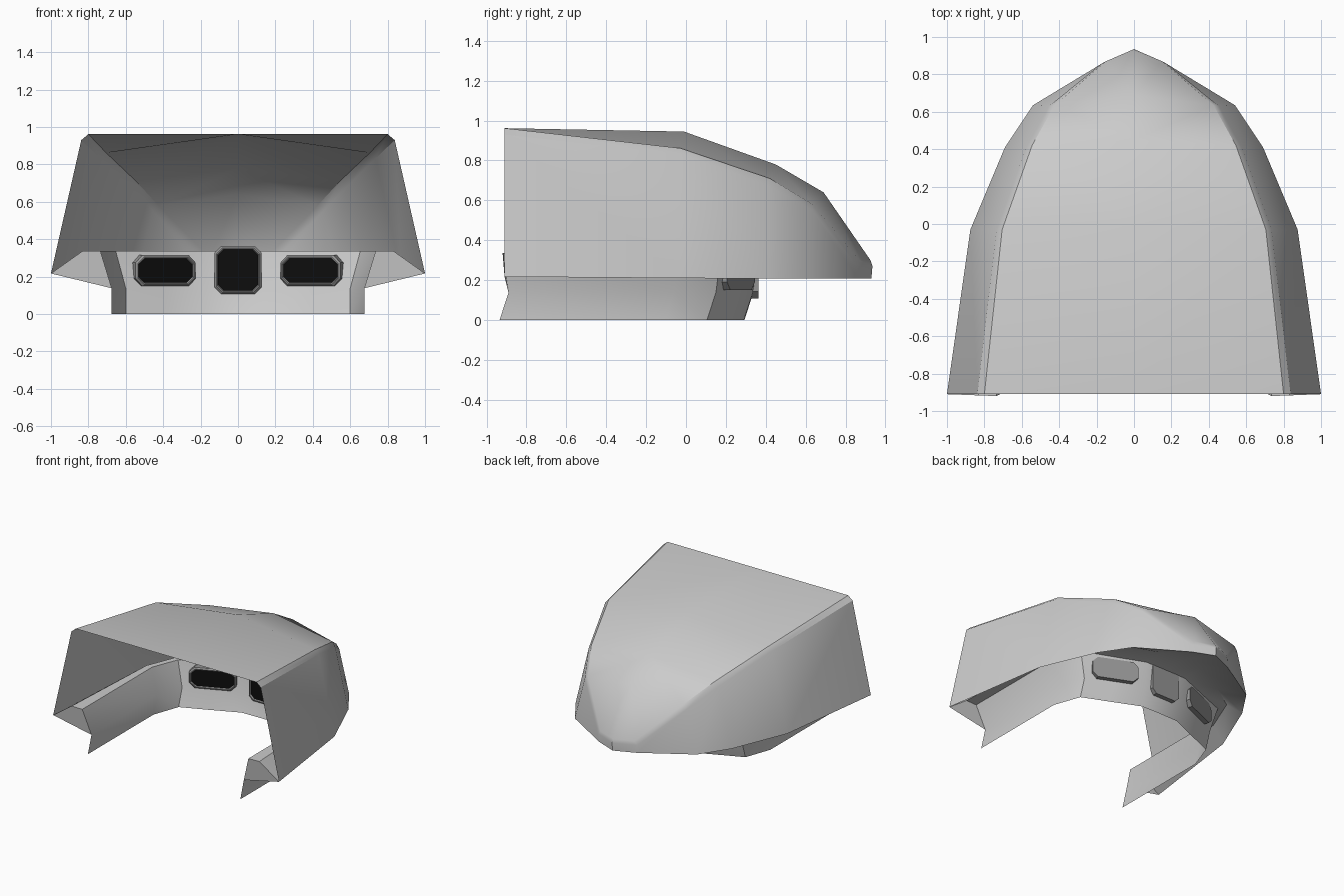
import bpy, bmesh, math
from mathutils import Matrix, Vector

if "Cube" in bpy.data.objects:
    bpy.data.objects.remove(bpy.data.objects["Cube"])


def finish(name, bm, mirror=True, angle=28):
    bmesh.ops.remove_doubles(bm, verts=bm.verts, dist=0.0005)
    bmesh.ops.recalc_face_normals(bm, faces=bm.faces)
    mesh = bpy.data.meshes.new(name)
    bm.to_mesh(mesh)
    bm.free()
    ob = bpy.data.objects.new(name, mesh)
    bpy.context.collection.objects.link(ob)
    bpy.ops.object.select_all(action='DESELECT')
    bpy.context.view_layer.objects.active = ob
    ob.select_set(True)
    if mirror:
        mod = ob.modifiers.new("Mirror", 'MIRROR')
        mod.merge_threshold = 0.001
        bpy.ops.object.modifier_apply(modifier=mod.name)
    bpy.ops.object.shade_smooth_by_angle(angle=math.radians(angle))
    return ob


def loft(bm, rows):
    grid = [[bm.verts.new(p) for p in row] for row in rows]
    for a, b in zip(grid, grid[1:]):
        for i in range(len(a) - 1):
            bm.faces.new((a[i], a[i + 1], b[i + 1], b[i]))
    return grid


# Shell: each station is ridge, roof edge, chamfer edge, hem
stations = [
    ((0, -.91, .962), (.80, -.91, .962), (.838, -.91, .93), (1.0, -.91, .217)),
    ((0, -.01, .945), (.705, -.03, .862), (.735, -.03, .832), (.875, -.03, .21)),
    ((0, .45, .78), (.545, .42, .71), (.575, .41, .675), (.69, .41, .208)),
    ((0, .69, .64), (.425, .635, .58), (.455, .63, .55), (.54, .635, .208)),
    ((0, .925, .30), (.15, .87, .30), (.17, .86, .27), (.165, .862, .208)),
    ((0, .925, .30), (0, .925, .30), (0, .935, .27), (0, .93, .208)),
]
bm = bmesh.new()
loft(bm, stations)
finish("outer_shell", bm)

# Inner console: hem, outer ledge, inner ledge, wall foot, skirt foot
path = [(.675, -.89), (.675, -.06), (.60, .15), (.395, .237), (.17, .335), (0, .338)]
rows = []
for st, (x, y) in zip(stations, path):
    hem = Vector(st[3])
    top = Vector((x * 1.09, y + (.025 if y > -.5 else -.03), .337))
    ledge = top.lerp(Vector((hem.x, hem.y, .337)), .36)
    rows.append((hem, ledge, top, Vector((x, y, .138)), Vector((x, y - .045, 0))))
bm = bmesh.new()
grid = loft(bm, rows)
bm.faces.new(grid[0][:4])  # end cap
finish("console_rim", bm)

# Dark screens in chamfered frames
glass = bpy.data.materials.new("screen_black")
glass.diffuse_color = (.004, .004, .004, 1)
glass.use_nodes = True
glass.node_tree.nodes["Principled BSDF"].inputs["Base Color"].default_value = glass.diffuse_color
grey = bpy.data.materials.new("frame_grey")
grey.diffuse_color = (.3, .3, .3, 1)
grey.use_nodes = True
grey.node_tree.nodes["Principled BSDF"].inputs["Base Color"].default_value = grey.diffuse_color


def screen(name, w, h, cut, loc, turn):
    bm = bmesh.new()
    a, b = w / 2, h / 2
    outline = [(-a + cut, -b), (a - cut, -b), (a, -b + cut), (a, b - cut),
               (a - cut, b), (-a + cut, b), (-a, b - cut), (-a, -b + cut)]

    def ring(y, inset):
        return [(x * (1 - inset / a), y, z * (1 - inset / b)) for x, z in outline]
    rings = [ring(.028, 0), ring(-.02, 0), ring(-.03, .009), ring(-.03, .014), ring(-.018, .018)]
    grid = loft(bm, [r + r[:1] for r in rings])
    bm.faces.new(grid[0][:8])
    pane = bm.faces.new(grid[-1][:8])
    pane.material_index = 1
    bmesh.ops.transform(bm, verts=bm.verts,
                        matrix=Matrix.Translation(loc) @ Matrix.Rotation(turn, 4, 'Z'))
    ob = finish(name, bm, mirror=False)
    ob.data.materials.append(grey)
    ob.data.materials.append(glass)


slope = math.atan2(.185, .43)
screen("center_screen", .25, .255, .035, (0, .335, .235), 0)
for side, label in ((-1, "left"), (1, "right")):
    screen(label + "_screen", .35, .165, .04, (side * .395, .25, .232), -side * slope)
